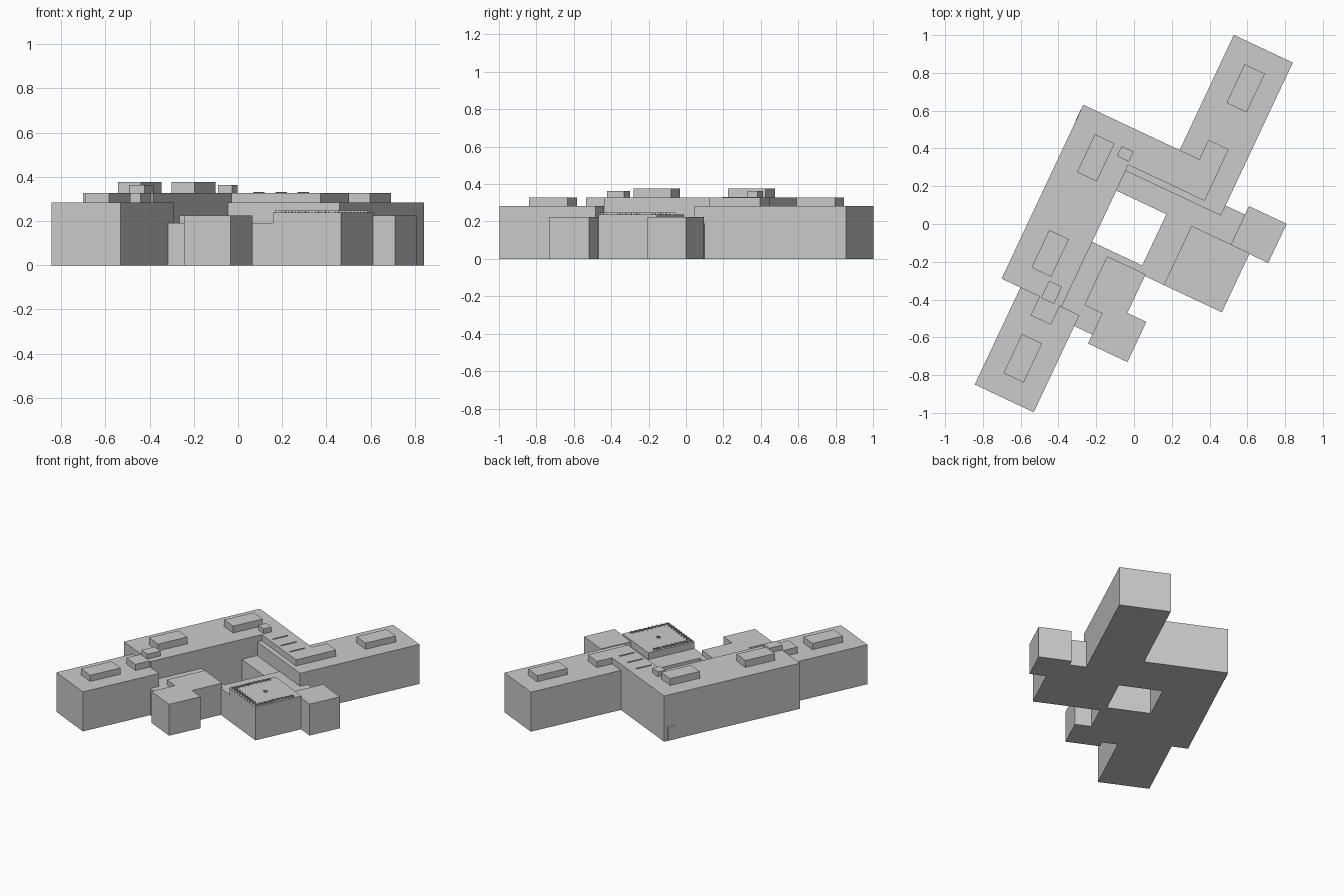
import bpy, bmesh, math
from mathutils import Matrix

if "Cube" in bpy.data.objects:
    bpy.data.objects.remove(bpy.data.objects["Cube"])

# whole complex is laid out on a grid turned clockwise from the axes
TURN = Matrix.Rotation(math.radians(-25.2), 4, 'Z')


def finish(name, bm):
    mesh = bpy.data.meshes.new(name)
    bm.to_mesh(mesh)
    bm.free()
    ob = bpy.data.objects.new(name, mesh)
    ob.matrix_world = TURN
    bpy.context.collection.objects.link(ob)
    return ob


def prism(name, outline, z0, z1):
    """Extrude a plan outline (across, along) from z0 to z1."""
    bm = bmesh.new()
    face = bm.faces.new([bm.verts.new((a, b, z0)) for a, b in outline])
    top = bmesh.ops.extrude_face_region(bm, geom=[face])['geom']
    verts = [v for v in top if isinstance(v, bmesh.types.BMVert)]
    bmesh.ops.translate(bm, verts=verts, vec=(0, 0, z1 - z0))
    bmesh.ops.recalc_face_normals(bm, faces=bm.faces)
    return finish(name, bm)


def block(name, a0, a1, b0, b1, z0, z1):
    return prism(name, [(a0, b0), (a1, b0), (a1, b1), (a0, b1)], z0, z1)


WING, MAIN, LOW, MID = 0.283, 0.327, 0.19, 0.225

# tall L-shaped main hall
prism("main_hall", [(-0.511, -0.56), (-0.16, -0.56), (-0.16, 0.27), (0.286, 0.27),
                    (0.286, 0.457), (-0.511, 0.457)], 0, MAIN)

# two long wings and the ledge in front of the hall
block("south_wing", -0.401, -0.056, -1.128, -0.56, 0, WING)
prism("north_wing", [(-0.16, 0.236), (0.397, 0.236), (0.397, 1.131), (0.052, 1.131),
                     (0.052, 0.457), (0.052, 0.27), (-0.16, 0.27)], 0, WING)

# low links around the courtyard
block("courtyard_north_link", -0.16, 0.133, 0.12, 0.236, 0, LOW - 0.005)
prism("courtyard_east_link", [(0.133, -0.225), (0.28, -0.225), (0.28, 0.121), (0.51, 0.121),
                              (0.51, 0.295), (0.397, 0.295), (0.397, 0.236), (0.133, 0.236)], 0, LOW)
prism("courtyard_south_link", [(-0.16, -0.56), (-0.056, -0.56), (-0.056, -0.624), (0.049, -0.624),
                               (0.049, -0.5), (-0.056, -0.5), (-0.056, -0.215), (0.133, -0.215),
                               (0.133, -0.18), (-0.16, -0.18)], 0, LOW)

# medium-height annexes
prism("south_annex", [(-0.056, -0.5), (0.049, -0.5), (0.049, -0.676), (0.28, -0.676),
                      (0.28, -0.441), (0.169, -0.441), (0.169, -0.215), (-0.056, -0.215)], 0, MID)
block("east_annex", 0.51, 0.731, 0.116, 0.345, 0, MID)
block("pavilion", 0.28, 0.62, -0.225, 0.121, 0, 0.238)

# rooftop plant rooms
for name, a, b, w, l, z0, z1 in [
        ("hall_north_plant", -0.332, 0.231, 0.115, 0.222, MAIN, 0.376),
        ("hall_south_plant", -0.335, -0.33, 0.115, 0.22, MAIN, 0.376),
        ("hall_north_vent", -0.2, 0.316, 0.07, 0.058, MAIN, 0.362),
        ("hall_south_vent", -0.241, -0.513, 0.076, 0.1, MAIN, 0.362),
        ("south_wing_stair", -0.23, -0.615, 0.118, 0.11, WING, MAIN),
        ("north_wing_stair", 0.226, 0.514, 0.118, 0.114, WING, MAIN),
        ("south_wing_plant", -0.23, -0.894, 0.118, 0.228, WING, MAIN),
        ("north_wing_plant", 0.229, 0.902, 0.118, 0.226, WING, MAIN)]:
    block(name, a - w / 2, a + w / 2, b - l / 2, b + l / 2, z0, z1)

# thin roof ridges on the hall
for i in range(3):
    a = -0.06 + 0.111 * i
    block("roof_ridge", a - 0.003, a + 0.003, 0.294, 0.405, MAIN, MAIN + 0.005)

# side door
block("door", -0.513, -0.511, 0.365, 0.43, 0, 0.1)

# crossed-plane planting along three edges and in the middle of the pavilion roof
bm = bmesh.new()
n = 10
spots = [(0.3 + 0.3 * i / (n - 1), -0.205) for i in range(n)]
spots += [(a, -0.205 + 0.033 * i) for a in (0.3, 0.6) for i in range(1, 9)]
spots.append((0.45, -0.052))
for a, b in spots:
    for ang in (20, 110):
        dx, dy = (0.017 * f(math.radians(ang)) for f in (math.cos, math.sin))
        bm.faces.new([bm.verts.new(p) for p in (
            (a - dx, b - dy, 0.238), (a + dx, b + dy, 0.238),
            (a + dx, b + dy, 0.247), (a - dx, b - dy, 0.247))])
finish("roof_planting", bm)
